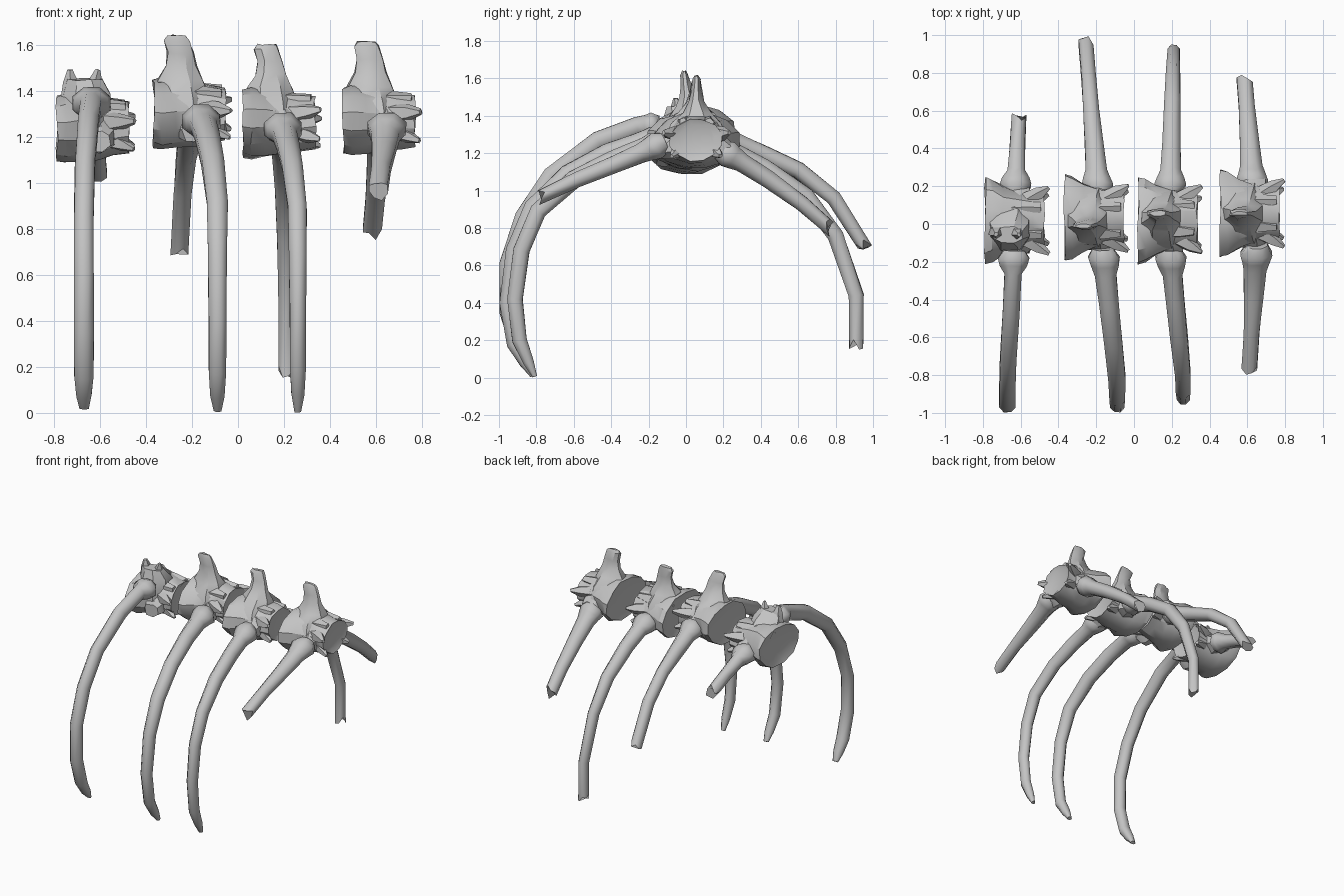
import bpy, bmesh, random
from math import sin, cos, pi, radians
from mathutils import Vector, Matrix

random.seed(4)
cube = bpy.data.objects.get("Cube")
if cube:
    bpy.data.objects.remove(cube)

bone = bpy.data.materials.new("bone_grey")
bone.use_nodes = True
bone.diffuse_color = (0.55, 0.55, 0.55, 1)
bone.node_tree.nodes["Principled BSDF"].inputs["Base Color"].default_value = (0.55, 0.55, 0.55, 1)

X, Y, Z = Vector((1, 0, 0)), Vector((0, 1, 0)), Vector((0, 0, 1))


def add_loft(bm, stations, sides=8, jitter=0.0, jag=None):
    """Skin rings given as (centre, u axis, v axis); jag roughens the last ring."""
    rings = []
    for i, (c, u, v) in enumerate(stations):
        ring = []
        for k in range(sides):
            a = 2 * pi * (k + 0.5) / sides
            p = Vector(c) + u * cos(a) + v * sin(a)
            p += Vector([random.uniform(-jitter, jitter) for _ in range(3)])
            if jag and i == len(stations) - 1:
                p += jag * random.uniform(-1, 1)
            ring.append(bm.verts.new(p))
        rings.append(ring)
    for a, b in zip(rings, rings[1:]):
        for k in range(sides):
            n = (k + 1) % sides
            bm.faces.new((a[k], a[n], b[n], b[k]))
    bm.faces.new(rings[0][::-1])
    bm.faces.new(rings[-1])


def finish(bm, name, angle, matrix=Matrix()):
    bmesh.ops.recalc_face_normals(bm, faces=bm.faces)
    bm.transform(matrix)
    mesh = bpy.data.meshes.new(name)
    bm.to_mesh(mesh)
    bm.free()
    mesh.materials.append(bone)
    ob = bpy.data.objects.new(name, mesh)
    bpy.context.collection.objects.link(ob)
    bpy.ops.object.select_all(action='DESELECT')
    ob.select_set(True)
    bpy.context.view_layer.objects.active = ob
    bpy.ops.object.shade_smooth_by_angle(angle=radians(angle))


def add_spike(bm, start, end, r0, r1):
    """Tapered five-sided prong."""
    start, end = Vector(start), Vector(end)
    d = (end - start).normalized()
    u = d.cross(Z if abs(d.z) < 0.8 else X).normalized()
    v = d.cross(u)
    mid = start.lerp(end, 0.55)
    add_loft(bm, [(start, u * r0, v * r0), (mid, u * r0 * 0.75, v * r0 * 0.75),
                  (end, u * r1, v * r1)], 5, 0.003)


def vertebra(name, place, tilt=0.0, broken=False):
    matrix = Matrix.Translation(place) @ Matrix.Rotation(tilt, 4, 'X')

    # Body: wide flared disc, narrow waist, small cupped end
    bm = bmesh.new()
    body = [(-0.152, 0.15, 0.10), (-0.168, 0.238, 0.145), (-0.13, 0.225, 0.155),
            (-0.07, 0.185, 0.148), (0.01, 0.155, 0.138), (0.08, 0.138, 0.125),
            (0.145, 0.142, 0.112), (0.13, 0.10, 0.085)]
    add_loft(bm, [((x, 0, 0), Y * ry, Z * rz) for x, ry, rz in body], 12, 0.006)
    finish(bm, name + "_body", 30, matrix)

    # Rib sockets and short hooked prongs on both sides
    bm = bmesh.new()
    for s in (-1, 1):
        add_loft(bm, [((-0.02, s * 0.08, 0), X * 0.11, Z * 0.10),
                      ((0, s * 0.14, -0.03), X * 0.085, Z * 0.075),
                      ((0.01, s * 0.18, -0.05), X * 0.06, Z * 0.05)], 7, 0.006)
        add_spike(bm, (0.05, s * 0.10, 0.03), (0.17, s * 0.175, 0.04), 0.048, 0.012)
        add_spike(bm, (0.07, s * 0.09, -0.05), (0.165, s * 0.13, -0.085), 0.04, 0.012)
        add_spike(bm, (-0.05, s * 0.055, 0.08), (0.13, s * 0.07, 0.095), 0.055, 0.024)
    finish(bm, name + "_processes", 32, matrix)

    # Roof rising to an upright blade, or to its snapped stump
    bm = bmesh.new()
    roof = [(-0.03, 0.115, 0.18, 0.0), (-0.04, 0.117, 0.145, 0.09)]
    if broken:
        roof += [(-0.04, 0.11, 0.095, 0.15), (-0.045, 0.085, 0.045, 0.215)]
        for x in (-0.11, 0.01):
            add_spike(bm, (x * 0.8 - 0.02, -0.05, 0.14), (x, -0.06, 0.258), 0.045, 0.012)
    else:
        roof += [(-0.05, 0.108, 0.08, 0.15), (-0.048, 0.072, 0.042, 0.21),
                 (-0.052, 0.06, 0.03, 0.27), (-0.066, 0.058, 0.023, 0.325),
                 (-0.066, 0.045, 0.013, 0.343)]
    lean = -0.3 if broken else 0
    add_loft(bm, [((x, lean * z, z), X * wx, Y * wy) for x, wx, wy, z in roof], 8, 0.005)
    finish(bm, name + "_spine", 30, matrix)


def rib(name, x0, x1, path, w0=0.064, w1=0.041, snapped=False):
    """Curved rib through (y, z) points with a knobbed head; x drifts x0 to x1."""
    n = len(path) - 1
    reach = path[-1][0] - path[0][0]
    pts = []
    for y, z in path:
        t = (y - path[0][0]) / reach
        pts.append(Vector((x0 + (x1 - x0) * min(t, 1), y, z)))
    stations = []
    for i, p in enumerate(pts):
        d = (pts[min(i + 1, n)] - pts[max(i - 1, 0)]).normalized()
        normal = d.cross(X).normalized()
        w = w0 + (w1 - w0) * min(1, 1.3 * i / n)
        if i == 0:                       # head buried in the socket
            stations.append((p, X * 0.06, normal * 0.055))
            stations.append((p.lerp(pts[1], 0.35), X * 0.09, normal * 0.077))
            stations.append((p.lerp(pts[1], 0.65), X * 0.078, normal * 0.066))
            continue
        thick = 0.06 - 0.021 * i / n
        if i == n and not snapped:       # rounded tip
            stations.append((p.lerp(pts[i - 1], 0.4), X * w * 0.8, normal * 0.032))
            w, thick = w * 0.45, 0.013
        stations.append((p, X * w, normal * thick))
    bm = bmesh.new()
    jag = (pts[-1] - pts[-2]).normalized() * 0.035 if snapped else None
    add_loft(bm, stations, 8, 0.002, jag)
    finish(bm, name, 58)


# Row of four vertebrae
vertebra("vertebra_1", (-0.62, 0.02, 1.24), 0.06, broken=True)
vertebra("vertebra_2", (-0.20, 0.035, 1.30), 0.14)
vertebra("vertebra_3", (0.19, 0.02, 1.26), -0.11)
vertebra("vertebra_4", (0.625, 0.055, 1.27))

# Ribs on the front side
rib("front_rib_1", -0.635, -0.67, [(-0.14, 1.35), (-0.26, 1.34), (-0.47, 1.265), (-0.72, 1.08),
    (-0.87, 0.86), (-0.955, 0.61), (-0.955, 0.35), (-0.90, 0.16), (-0.81, 0.02)], 0.05, 0.045)
rib("front_rib_2", -0.165, -0.09, [(-0.13, 1.28), (-0.27, 1.25), (-0.42, 1.20), (-0.63, 1.09),
    (-0.82, 0.91), (-0.92, 0.68), (-0.955, 0.40), (-0.92, 0.18), (-0.82, 0.01)])
rib("front_rib_3", 0.19, 0.26, [(-0.13, 1.25), (-0.27, 1.21), (-0.40, 1.16), (-0.60, 1.06),
    (-0.79, 0.89), (-0.88, 0.68), (-0.915, 0.42), (-0.89, 0.20), (-0.81, 0.005)], 0.06, 0.037)
rib("front_rib_4", 0.65, 0.61, [(-0.11, 1.26), (-0.24, 1.20), (-0.38, 1.14), (-0.58, 1.06),
    (-0.77, 0.97)], 0.076, 0.044, snapped=True)

# Ribs on the back side
rib("back_rib_1", -0.63, -0.61, [(0.16, 1.22), (0.28, 1.18), (0.42, 1.12), (0.56, 1.05)],
    0.055, 0.042, snapped=True)
rib("back_rib_2", -0.19, -0.255, [(0.16, 1.29), (0.28, 1.25), (0.42, 1.19), (0.60, 1.11),
    (0.79, 0.96), (0.95, 0.71)], 0.067, 0.041, snapped=True)
rib("back_rib_3", 0.19, 0.21, [(0.16, 1.23), (0.28, 1.19), (0.42, 1.12), (0.64, 0.97),
    (0.80, 0.76), (0.91, 0.44), (0.91, 0.17)], 0.065, 0.036, snapped=True)
rib("back_rib_4", 0.63, 0.585, [(0.18, 1.22), (0.30, 1.15), (0.44, 1.06), (0.62, 0.93),
    (0.77, 0.80)], 0.074, 0.044, snapped=True)
